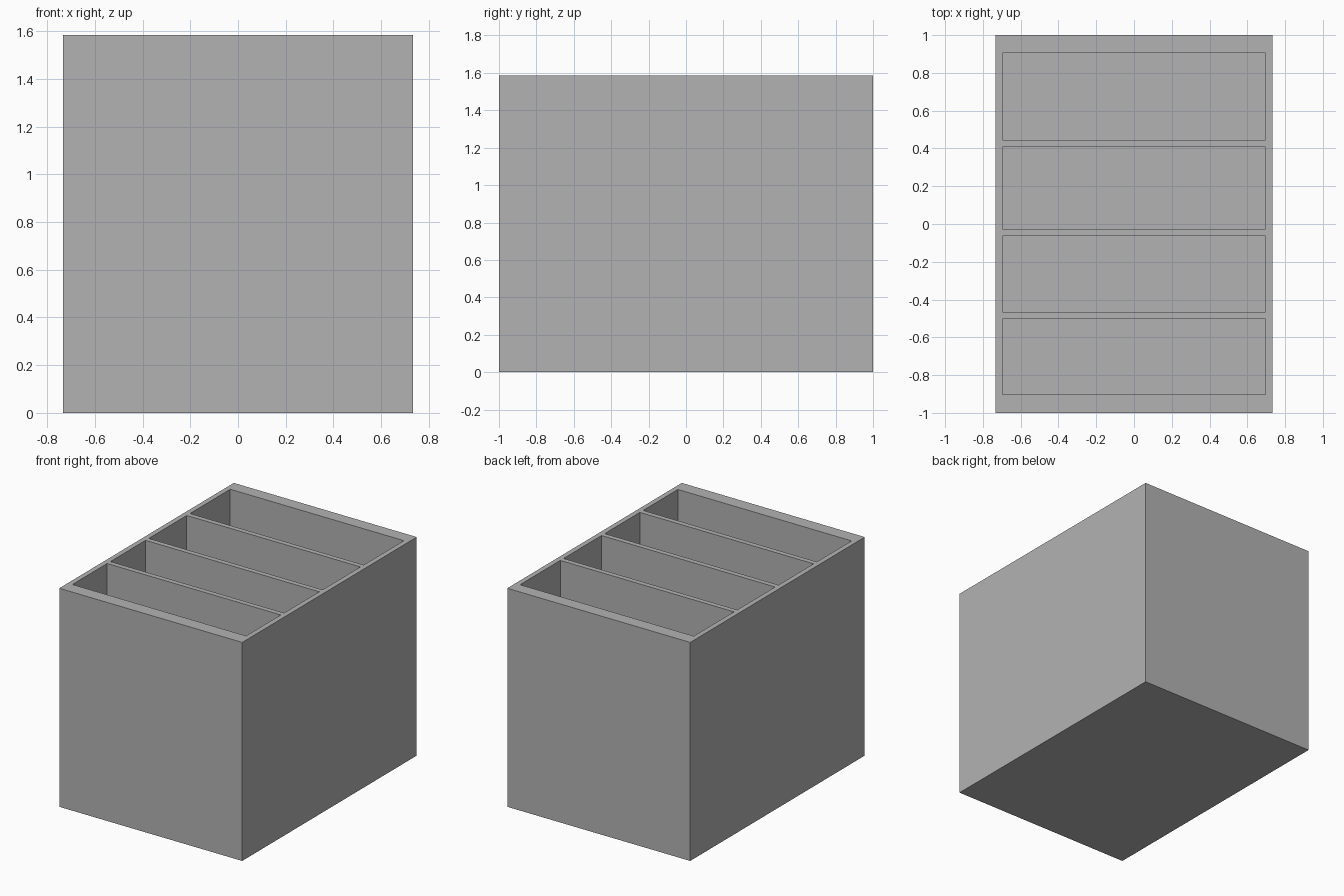
import bpy

cube = bpy.data.objects.get("Cube")
if cube:
    bpy.data.objects.remove(cube, do_unlink=True)

WIDTH, DEPTH, HEIGHT = 1.468, 2.0, 1.585
WALL = 0.037          # side walls, dividers and floor
BACK_Y = 0.906        # rear edge of the rearmost compartment
COMPARTMENTS = (0.461, 0.435, 0.403, 0.398)   # lengths, back to front

grey = bpy.data.materials.new("plain_grey")
grey.use_nodes = True
colour = (0.45, 0.45, 0.45, 1)
grey.diffuse_color = colour
grey.node_tree.nodes["Principled BSDF"].inputs["Base Color"].default_value = colour


def box(name, size, centre):
    bpy.ops.mesh.primitive_cube_add(size=1, location=centre)
    obj = bpy.context.object
    obj.name = name
    obj.scale = size
    bpy.ops.object.transform_apply(location=True, rotation=False, scale=True)
    obj.data.materials.append(grey)
    return obj


# Solid outer block
organizer = box("divided_box", (WIDTH, DEPTH, HEIGHT), (0, 0, HEIGHT / 2))

# Hollow out the compartments, leaving thin dividers between them
y = BACK_Y
for length in COMPARTMENTS:
    cutter = box("compartment_cutter", (WIDTH - 2 * WALL, length, HEIGHT),
                 (0, y - length / 2, WALL + HEIGHT / 2))
    cutter.hide_render = True
    bpy.context.view_layer.objects.active = organizer
    cut = organizer.modifiers.new("compartment", "BOOLEAN")
    cut.operation = "DIFFERENCE"
    cut.solver = "EXACT"
    cut.object = cutter
    bpy.ops.object.modifier_apply(modifier=cut.name)
    bpy.data.objects.remove(cutter, do_unlink=True)
    y -= length + WALL
